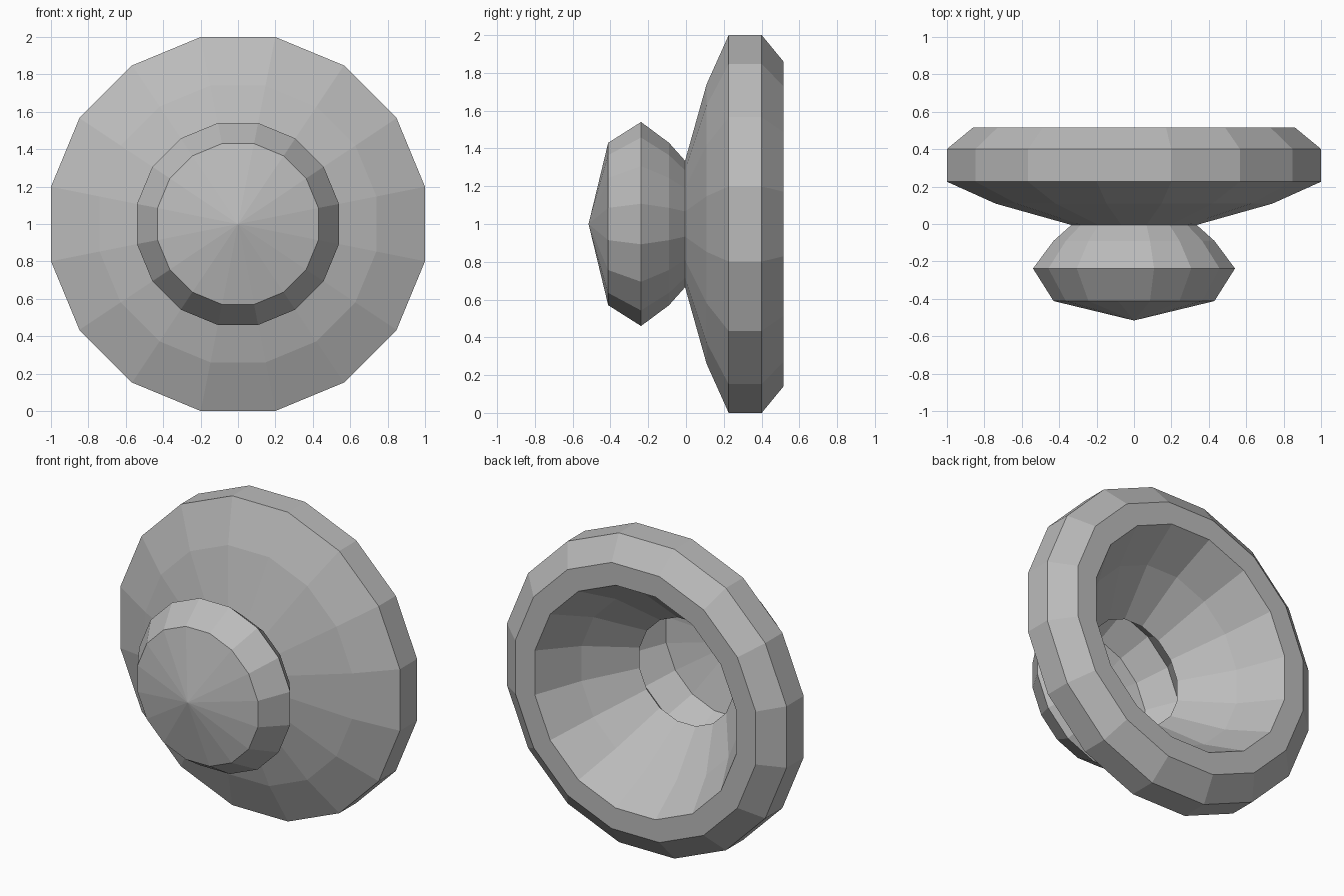
import bpy, bmesh, math

if "Cube" in bpy.data.objects:
    bpy.data.objects.remove(bpy.data.objects["Cube"])

SIDES = 16
AP = math.cos(math.pi / SIDES)   # flat-to-centre ratio of the 16-sided section

grey = bpy.data.materials.new("plain grey")
grey.diffuse_color = (0.5, 0.5, 0.5, 1)
grey.use_nodes = True
grey.node_tree.nodes["Principled BSDF"].inputs["Base Color"].default_value = grey.diffuse_color


def lathe(name, profile):
    """Turn (y, half width) points around the y axis, flat faced."""
    bm = bmesh.new()
    rings = []
    for y, a in profile:
        if a == 0:
            rings.append([bm.verts.new((0, y, 1))] * SIDES)
            continue
        r = a / AP
        ring = []
        for i in range(SIDES):
            t = 2 * math.pi * (i + 0.5) / SIDES
            ring.append(bm.verts.new((r * math.cos(t), y, 1 + r * math.sin(t))))
        rings.append(ring)
    for a, b in zip(rings, rings[1:]):
        for i in range(SIDES):
            j = (i + 1) % SIDES
            quad = [a[i], b[i], b[j], a[j]]
            bm.faces.new(list(dict.fromkeys(quad)))
    me = bpy.data.meshes.new(name)
    bm.to_mesh(me)
    bm.free()
    me.materials.append(grey)
    ob = bpy.data.objects.new(name, me)
    bpy.context.collection.objects.link(ob)
    return ob


# hollow knob with a shallow cone front, open at the neck
lathe("knob", [(-0.516, 0), (-0.412, 0.43), (-0.238, 0.54),
               (-0.09, 0.43), (-0.005, 0.335)])

# flared disc: outer flare, rim, chamfer, flat back lip, inner bowl to the neck
lathe("flared_disc", [(-0.005, 0.335), (0.109, 0.74), (0.226, 1.0),
                      (0.401, 1.0), (0.516, 0.86), (0.516, 0.72),
                      (0.255, 0.57), (-0.005, 0.335)])
